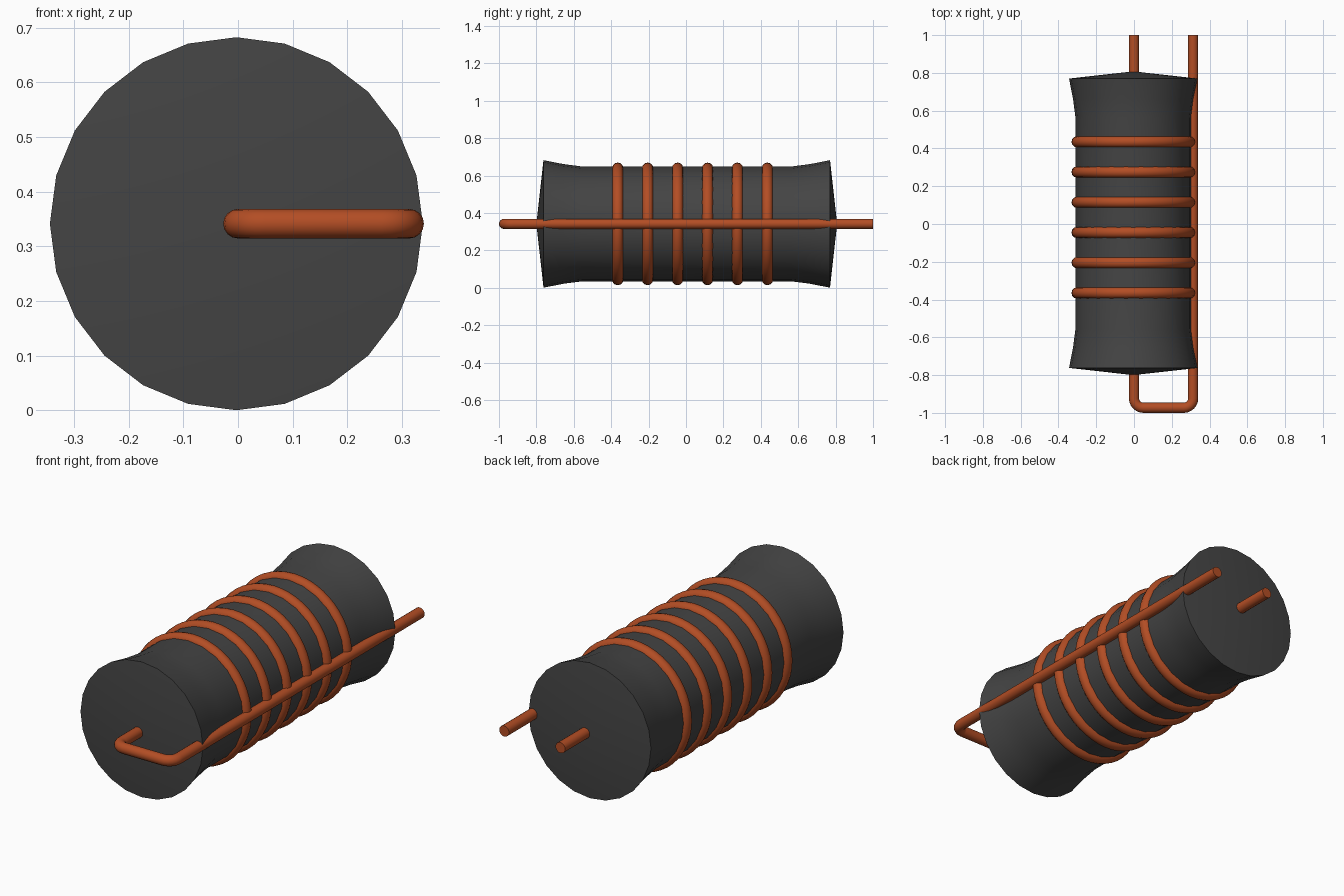
import bpy, bmesh, math
from mathutils import Matrix, Vector

if "Cube" in bpy.data.objects:
    bpy.data.objects.remove(bpy.data.objects["Cube"])

AXIS_Z = 0.3415      # height of the coil axis
CORE_X = -0.003
WIRE_R = 0.027


def material(name, rgb):
    m = bpy.data.materials.new(name)
    m.use_nodes = True
    m.diffuse_color = (*rgb, 1)
    bsdf = next(n for n in m.node_tree.nodes if n.type == 'BSDF_PRINCIPLED')
    bsdf.inputs["Base Color"].default_value = (*rgb, 1)
    return m


dark = material("dark_ferrite", (0.058, 0.058, 0.058))
copper = material("copper", (0.45, 0.075, 0.018))


def finish(obj, mat):
    obj.data.materials.clear()
    obj.data.materials.append(mat)
    bpy.ops.object.select_all(action='DESELECT')
    obj.select_set(True)
    bpy.context.view_layer.objects.active = obj
    bpy.ops.object.shade_smooth_by_angle(angle=math.radians(35))


def lathe_y(name, profile, sides):
    """Spin a (y, radius) profile around the long axis, closing it at its tips."""
    bm = bmesh.new()
    verts = [bm.verts.new((r, y, 0)) for y, r in profile]
    edges = [bm.edges.new(p) for p in zip(verts, verts[1:])]
    bmesh.ops.spin(bm, geom=verts + edges, cent=(0, 0, 0), axis=(0, 1, 0),
                   angle=math.tau, steps=sides)
    bmesh.ops.remove_doubles(bm, verts=bm.verts, dist=1e-4)
    bmesh.ops.recalc_face_normals(bm, faces=bm.faces)
    mesh = bpy.data.meshes.new(name)
    bm.to_mesh(mesh)
    bm.free()
    obj = bpy.data.objects.new(name, mesh)
    bpy.context.collection.objects.link(obj)
    obj.location = (CORE_X, 0.004, AXIS_Z)
    return obj


# Flared core with shallow cone ends
half = [(0.804, 0.0), (0.766, 0.341), (0.66, 0.32), (0.56, 0.307)]
core = lathe_y("core", [(-y, r) for y, r in half] + half[::-1], 24)
finish(core, dark)

# Six winding rings
for i in range(6):
    bpy.ops.mesh.primitive_torus_add(
        major_radius=0.298, minor_radius=0.03, major_segments=48, minor_segments=12,
        location=(CORE_X, -0.365 + 0.16 * i, AXIS_Z), rotation=(math.pi / 2, 0, 0))
    ring = bpy.context.object
    ring.name = f"winding_ring_{i + 1}"
    finish(ring, copper)

# Hairpin wire: along the axis, round the front, and back along the left side
SIDE_X, FRONT_Y, BEND = 0.313, -1 + WIRE_R, 0.05
path = [(0, 1)]
for cx, start in ((BEND, 180), (SIDE_X - BEND, 270)):
    for k in range(7):
        a = math.radians(start + 15 * k)
        path.append((cx + BEND * math.cos(a), FRONT_Y + BEND + BEND * math.sin(a)))
path.append((SIDE_X, 1))

bm = bmesh.new()
pts = [Vector((x, y, AXIS_Z)) for x, y in path]
loops = []
for i, p in enumerate(pts):
    t = (pts[min(i + 1, len(pts) - 1)] - pts[max(i - 1, 0)]).normalized()
    if i in (0, len(pts) - 1):
        t = Vector((0, -1 if i == 0 else 1, 0))
    side = t.cross(Vector((0, 0, 1)))
    loops.append([bm.verts.new(p + WIRE_R * (math.cos(a) * side + math.sin(a) * Vector((0, 0, 1))))
                  for a in (math.tau * k / 16 for k in range(16))])
for a, b in zip(loops, loops[1:]):
    for k in range(16):
        n = (k + 1) % 16
        bm.faces.new((a[k], a[n], b[n], b[k]))
bm.faces.new(loops[0])
bm.faces.new(loops[-1])
bmesh.ops.recalc_face_normals(bm, faces=bm.faces)
mesh = bpy.data.meshes.new("hairpin_wire")
bm.to_mesh(mesh)
bm.free()
wire = bpy.data.objects.new("hairpin_wire", mesh)
bpy.context.collection.objects.link(wire)
finish(wire, copper)
